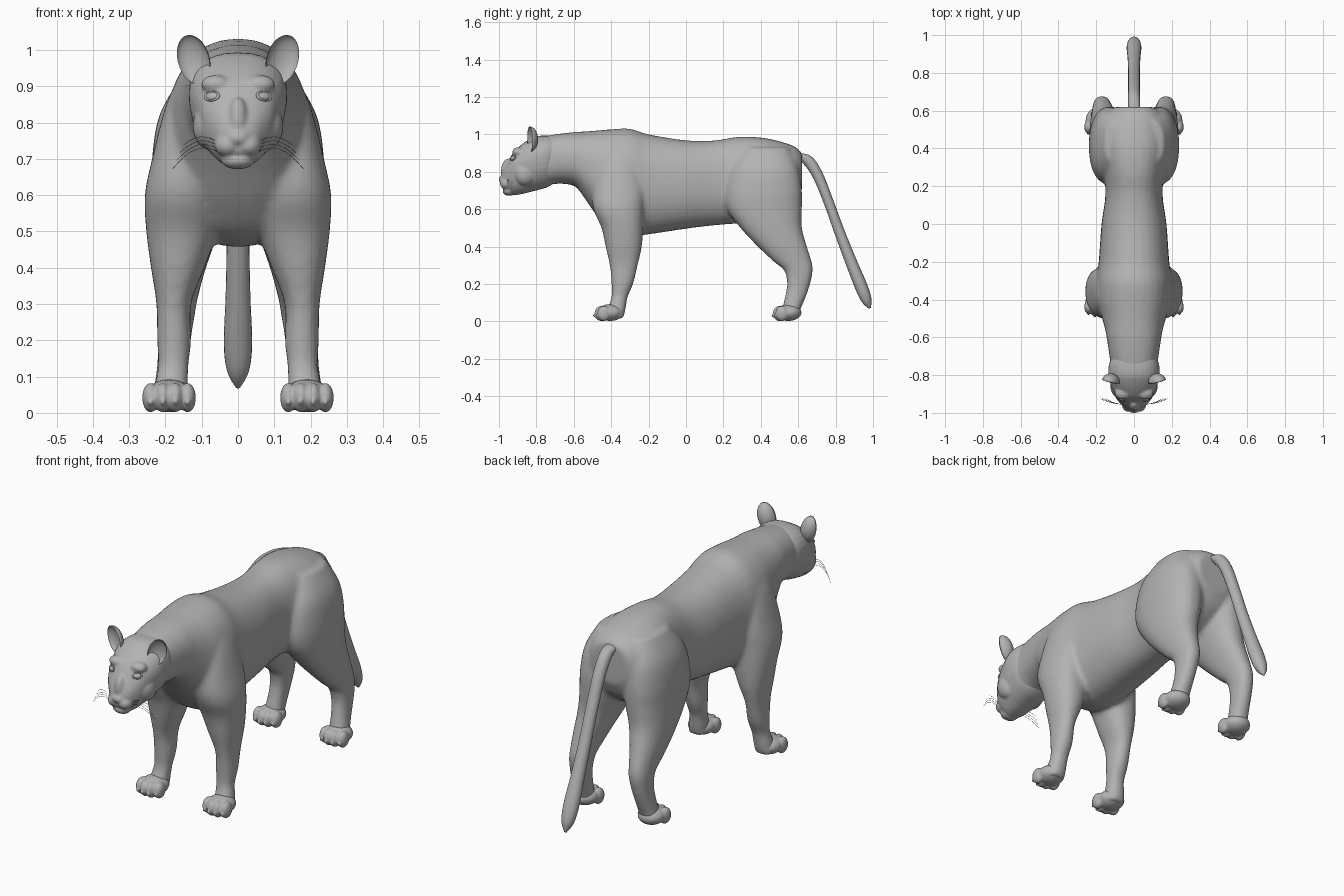
import bpy, bmesh, math
from mathutils import Vector, Matrix, Quaternion

cube = bpy.data.objects.get("Cube")
if cube:
    bpy.data.objects.remove(cube, do_unlink=True)

GREY = (0.45, 0.45, 0.45, 1)
fur = bpy.data.materials.new("plain grey")
fur.use_nodes = True
fur.diffuse_color = GREY
bsdf = fur.node_tree.nodes["Principled BSDF"]
bsdf.inputs["Base Color"].default_value = GREY
bsdf.inputs["Roughness"].default_value = 0.7
Y, Z = Vector((0, 1, 0)), Vector((0, 0, 1))


def smooth_rows(rows, n=5):
    """Catmull-Rom interpolation of the rows."""
    out = []
    for i in range(len(rows) - 1):
        a, b, c, d = (rows[max(0, min(len(rows) - 1, i + k))] for k in (-1, 0, 1, 2))
        for j in range(n):
            t = j / n
            out.append([q + t / 2 * (r - p + t * (2 * p - 5 * q + 4 * r - s + t * (3 * q - p - 3 * r + s)))
                        for p, q, r, s in zip(a, b, c, d)])
    return out + [list(rows[-1])]


def loft(bm, rows, up, sides=32, taper=0.0, power=0.88):
    """Skin closed rings; each row is x, y, z, half width, half depth along up."""
    rings = []
    for x, y, z, rx, ru in smooth_rows(rows):
        ring = []
        for k in range(sides):
            a = math.tau * k / sides
            c, s = (math.copysign(abs(f) ** power, f) for f in (math.cos(a), math.sin(a)))
            p = Vector((x + rx * c * (1 + taper * s), y, z)) + up * (ru * s)
            ring.append(bm.verts.new(p))
        rings.append(ring)
    for r, q in zip(rings, rings[1:]):
        for k in range(sides):
            m = (k + 1) % sides
            bm.faces.new((r[k], r[m], q[m], q[k]))
    bm.faces.new(rings[0])
    bm.faces.new(rings[-1])


def ball(bm, loc, radii, rot=Quaternion()):
    m = Matrix.LocRotScale(Vector(loc), rot, Vector(radii))
    return bmesh.ops.create_uvsphere(bm, u_segments=24, v_segments=16, radius=1, matrix=m)["verts"]


def finish(name, bm, voxel=0.0, iterations=0):
    bmesh.ops.recalc_face_normals(bm, faces=bm.faces)
    for f in bm.faces:
        f.smooth = True
    me = bpy.data.meshes.new(name)
    bm.to_mesh(me)
    bm.free()
    me.materials.append(fur)
    ob = bpy.data.objects.new(name, me)
    bpy.context.collection.objects.link(ob)
    if voxel:
        rm = ob.modifiers.new("Fuse", "REMESH")
        rm.mode, rm.voxel_size, rm.use_smooth_shade = "VOXEL", voxel, True
        sm = ob.modifiers.new("Soften", "SMOOTH")
        sm.factor, sm.iterations = 0.5, iterations
    return ob


def spine(rows):
    """Rows of y, top, bottom, half width."""
    return [(0, y, (t + b) / 2, w, (t - b) / 2) for y, t, b, w in rows]


# Torso and neck
bm = bmesh.new()
loft(bm, spine([
    (-.84, .965, .73, .09), (-.78, .985, .715, .118), (-.7, 1.0, .735, .13), (-.6, 1.012, .725, .145),
    (-.55, 1.015, .67, .155), (-.48, 1.02, .57, .175), (-.4, 1.027, .49, .197), (-.3, 1.03, .458, .2),
    (-.2, 1.0, .465, .187), (0, .968, .495, .172), (.15, .967, .513, .152), (.28, .987, .523, .16),
    (.4, .983, .53, .185), (.5, .963, .56, .18), (.58, .935, .62, .15), (.62, .9, .70, .10)]), Z)

# Legs: rows of z, x, y, half width, half depth
FRONT = [(.95, .09, -.35, .06, .07), (.85, .12, -.36, .078, .11), (.7, .14, -.36, .097, .14),
         (.6, .15, -.36, .107, .135), (.5, .155, -.34, .098, .112), (.4, .166, -.333, .074, .097),
         (.3, .177, -.333, .048, .075), (.2, .176, -.34, .047, .058), (.13, .178, -.355, .042, .043),
         (.07, .185, -.37, .047, .048), (.015, .19, -.38, .05, .045)]
HIND = [(.93, .085, .43, .07, .12), (.82, .115, .42, .102, .18), (.7, .125, .415, .112, .205),
        (.6, .13, .42, .108, .2), (.5, .145, .455, .092, .165), (.4, .16, .515, .072, .132),
        (.32, .167, .57, .057, .102), (.27, .17, .602, .051, .076), (.2, .175, .602, .045, .062),
        (.13, .18, .585, .043, .056), (.07, .185, .565, .047, .05), (.015, .19, .555, .05, .045)]
for side in (1, -1):
    for leg in (FRONT, HIND):
        loft(bm, [(side * x, y, z, rx, ry) for z, x, y, rx, ry in leg], Y)
finish("body_and_legs", bm, 0.011, 9)

# Paws with toes and claws
for label, y in (("front", -.405), ("hind", .548)):
    for side, hand in ((1, "left"), (-1, "right")):
        bm = bmesh.new()
        ball(bm, (side * .19, y, .047), (.067, .07, .045))
        for k in (-1.5, -.5, .5, 1.5):
            x, ty = side * .19 + k * .034, y - .05 + .007 * k * k
            ball(bm, (x, ty, .042), (.023, .036, .041))
            ball(bm, (x, ty - .032, .03), (.007, .013, .01))
        finish(f"{hand}_{label}_paw", bm, 0.006, 3)

# Tail
bm = bmesh.new()
loft(bm, [(0, .57, .89, .03, .028), (0, .64, .87, .031, .032), (0, .7, .79, .031, .029), (0, .76, .645, .031, .027),
          (0, .82, .48, .031, .028), (0, .88, .325, .034, .031), (0, .935, .19, .039, .034),
          (0, .965, .115, .03, .028), (0, .983, .07, .006, .006)], Vector((0, .92, .39)), 20, power=1)
finish("tail", bm)

# Head with brow, cheeks, muzzle, nose and chin
bm = bmesh.new()
loft(bm, spine([
    (-.985, .785, .72, .028), (-.97, .82, .70, .052), (-.95, .858, .685, .072), (-.92, .908, .675, .095),
    (-.88, .945, .68, .112), (-.84, .972, .69, .125), (-.8, .99, .70, .133), (-.74, .993, .718, .13),
    (-.68, .985, .755, .1)]), Z, taper=0.14)
ball(bm, (0, -.95, .80), (.03, .04, .07))
ball(bm, (0, -.985, .758), (.03, .016, .019))
ball(bm, (0, -.945, .697), (.047, .036, .026))
for side in (1, -1):
    ball(bm, (side * .028, -.957, .737), (.036, .038, .032))
    ball(bm, (side * .06, -.895, .905), (.042, .034, .026))
    ball(bm, (side * .078, -.86, .79), (.047, .06, .065))
head = finish("head", bm, 0.006, 4)

# Ears: ellipsoids whose front half is folded inwards to make a cup
for side, hand in ((1, "left"), (-1, "right")):
    bm = bmesh.new()
    for v in ball(bm, (0, 0, 0), (.045, .044, .07)):
        if v.co.y < 0:
            v.co.y *= -.6
    turn = Matrix.Rotation(side * .28, 4, "Y") @ Matrix.Rotation(side * .3, 4, "Z")
    bm.transform(Matrix.Translation((side * .123, -.835, .973)) @ turn)
    finish(f"{hand}_ear", bm)

# Eyes and eyelids, seated on the face
bpy.context.view_layer.update()
face = head.evaluated_get(bpy.context.evaluated_depsgraph_get())
for side, hand in ((1, "left"), (-1, "right")):
    hit, spot, normal, _ = face.ray_cast(Vector((side * .072, -2, .873)), Y)
    rot = normal.to_track_quat("Z", "Y")
    bm = bmesh.new()
    ball(bm, spot, (.019, .012, .007), rot)
    finish(f"{hand}_eye", bm)
    bpy.ops.mesh.primitive_torus_add(major_segments=28, minor_segments=8, major_radius=1, minor_radius=.2,
                                     location=spot, rotation=rot.to_euler())
    lid = bpy.context.object
    lid.name, lid.scale = f"{hand}_eyelids", (.021, .0135, .018)
    lid.data.materials.append(fur)
    bpy.ops.object.shade_smooth()

# Whiskers
cu = bpy.data.curves.new("whiskers", "CURVE")
cu.dimensions, cu.bevel_depth, cu.bevel_resolution = "3D", .0008, 0
cu.materials.append(fur)
for side in (1, -1):
    for k in range(4):
        z = .718 + .008 * k
        sp = cu.splines.new("POLY")
        sp.points.add(6)
        for i, p in enumerate(sp.points):
            t = i / 6
            p.co = (side * (.05 + (.13 - .01 * k) * t), -.955 + .03 * t * t,
                    z + .02 * math.sin(math.pi * t) - (.045 - .014 * k) * t * t, 1)
bpy.context.collection.objects.link(bpy.data.objects.new("whiskers", cu))
